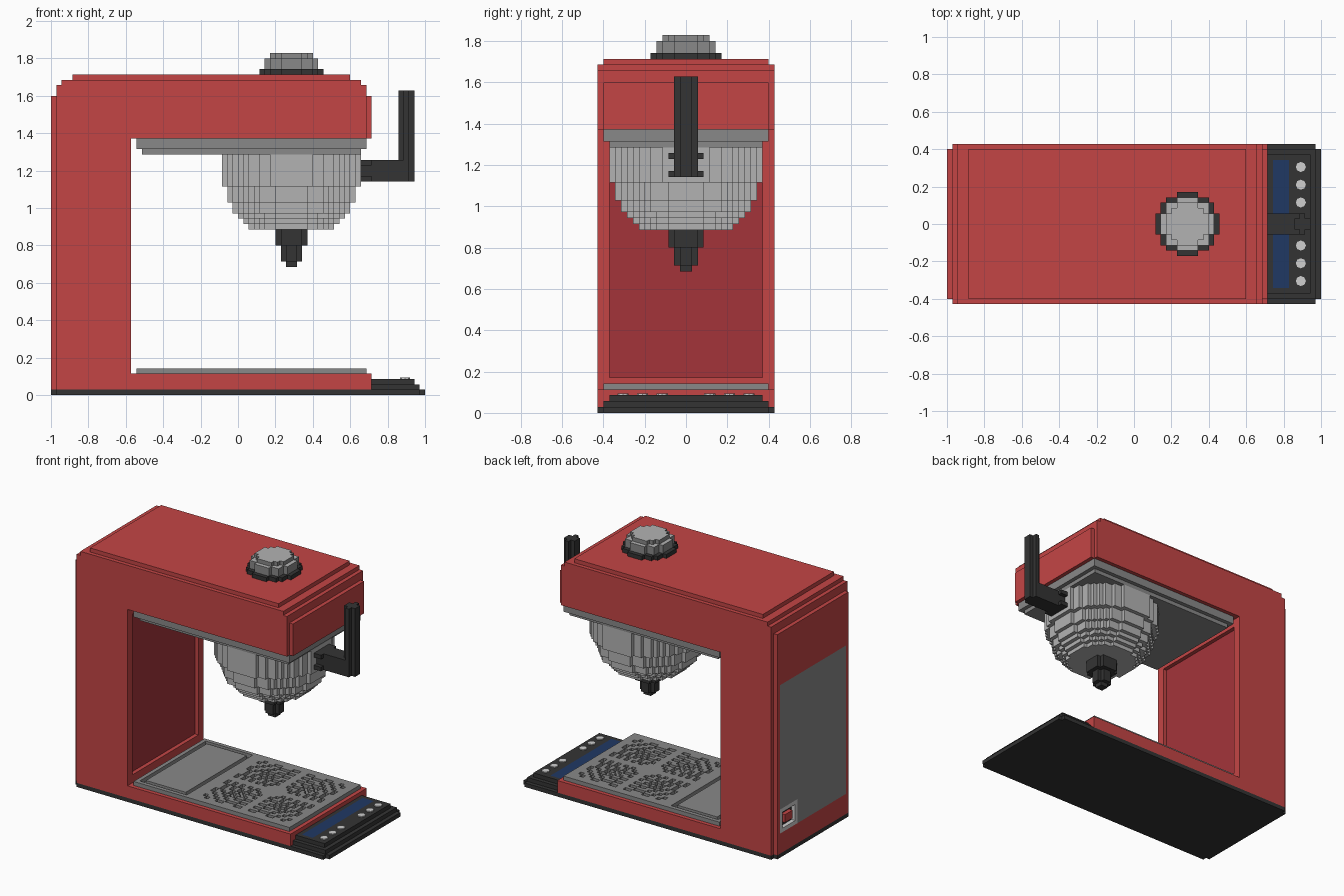
import bpy, bmesh, math

if "Cube" in bpy.data.objects:
    bpy.data.objects.remove(bpy.data.objects["Cube"])

V = 1 / 35            # block size: the model is 70 x 30 x 64 blocks
cells = {}            # (i, j, k) -> (part name, colour name)

COLOURS = {
    "red": (0.55, 0.06, 0.06), "crimson": (0.37, 0.034, 0.042),
    "black": (0.034, 0.034, 0.034), "steel": (0.25, 0.25, 0.25),
    "light_steel": (0.45, 0.45, 0.45), "screen_blue": (0.014, 0.04, 0.127),
    "pale_grey": (0.63, 0.63, 0.63),
}
MATS = {}
for name, c in COLOURS.items():
    MATS[name] = bpy.data.materials.new(name)
    MATS[name].diffuse_color = (*c, 1)


def box(part, col, x0, x1, y0, y1, z0, z1):
    """Fill a block range; part None carves it away."""
    for i in range(x0, x1):
        for j in range(y0, y1):
            for k in range(z0, z1):
                if part:
                    cells[i, j, k] = (part, col)
                else:
                    cells.pop((i, j, k), None)


def disc(part, col, r, z0, z1, cx=45, cy=15):
    for i in range(cx - r, cx + r):
        for j in range(cy - r, cy + r):
            if (i + .5 - cx) ** 2 + (j + .5 - cy) ** 2 <= r * r:
                box(part, col, i, i + 1, j, j + 1, z0, z1)


# base plate and control panel steps
box("base_plate", "black", 0, 70, 1, 29, 0, 1)
box("base_plate", "black", 1, 69, 0, 30, 0, 1)
box("control_panel", "black", 60, 69, 1, 29, 1, 2)
box("control_panel", "black", 60, 68, 2, 28, 2, 3)
box("control_panel", "screen_blue", 61, 64, 3, 27, 2, 3)

# red C-shaped body: foot, column, arm with stepped corners
box("body", "red", 1, 60, 0, 30, 1, 4)
box("body", "red", 1, 15, 0, 30, 4, 58)
box("body", "red", 0, 1, 1, 29, 1, 56)
box("body", "red", 15, 59, 0, 30, 48, 58)
box("body", "red", 59, 60, 1, 29, 48, 56)
box("body", "red", 2, 58, 0, 30, 58, 59)
box("body", "red", 4, 56, 1, 29, 59, 60)

# recessed inner column panel
box(None, None, 14, 15, 2, 28, 6, 46)
box("body", "crimson", 13, 14, 2, 28, 6, 46)

# rear panel with power switch
box("rear_panel", "steel", 0, 1, 2, 28, 6, 43)
box("power_switch", "pale_grey", 0, 1, 21, 28, 6, 12)
box(None, None, 0, 1, 22, 27, 7, 11)
box("power_switch", "black", 1, 2, 22, 27, 7, 11)
box("power_switch", "red", 0, 2, 23, 26, 8, 10)

# drip tray with outlined plate and concentric slots
box("drip_tray", "steel", 17, 58, 2, 28, 3, 4)
box("drip_tray", "steel", 16, 59, 1, 29, 4, 5)
box(None, None, 17, 30, 2, 28, 4, 5)
box("drip_tray", "steel", 18, 29, 3, 27, 4, 5)
for i in range(33, 57):
    for j in range(3, 27):
        dx, dy = abs(i + .5 - 45), abs(j + .5 - 15)
        ring = int(math.hypot(dx, dy))
        if ring % 2 and 3 <= ring < 17 and min(dx, dy) > 1:
            box(None, None, i, i + 1, j, j + 1, 4, 5)

# steel rim under the arm
box("arm_rim", "steel", 16, 59, 1, 29, 46, 48)
box("arm_rim", "steel", 17, 58, 2, 28, 45, 46)

# brewing bowl and nozzle
for r, z0, z1 in ((13, 39, 45), (12, 36, 39), (11, 34, 36),
                  (10, 33, 34), (9, 32, 33), (8, 31, 32)):
    disc("brew_bowl", "light_steel", r, z0, z1)
for r, z0, z1 in ((3, 28, 31), (2, 25, 28), (1, 24, 25)):
    disc("nozzle", "black", r, z0, z1)

# handle: flange, bar and upright grip with notched corners
for z in (40, 43):
    box("handle", "black", 58, 60, 12, 18, z, z + 1)
box("handle", "black", 58, 66, 13, 17, 40, 44)
box("handle", "black", 65, 68, 14, 16, 40, 57)
box("handle", "black", 66, 67, 13, 17, 40, 57)

# top knob
disc("knob_base", "black", 6, 60, 61)
disc("knob", "steel", 5, 61, 63)
disc("knob", "steel", 4, 63, 64)

# turn blocks into one clean mesh per part, keeping only outer faces
SIDES = {
    (1, 0, 0): ((1, 0, 0), (1, 1, 0), (1, 1, 1), (1, 0, 1)),
    (-1, 0, 0): ((0, 0, 0), (0, 0, 1), (0, 1, 1), (0, 1, 0)),
    (0, 1, 0): ((0, 1, 0), (0, 1, 1), (1, 1, 1), (1, 1, 0)),
    (0, -1, 0): ((0, 0, 0), (1, 0, 0), (1, 0, 1), (0, 0, 1)),
    (0, 0, 1): ((0, 0, 1), (1, 0, 1), (1, 1, 1), (0, 1, 1)),
    (0, 0, -1): ((0, 0, 0), (0, 1, 0), (1, 1, 0), (1, 0, 0)),
}
meshes = {}
names = list(MATS)
for (i, j, k), (part, col) in cells.items():
    for (a, b, c), corners in SIDES.items():
        if (i + a, j + b, k + c) in cells:
            continue
        bm, verts = meshes.setdefault(part, (bmesh.new(), {}))
        quad = []
        for p, q, s in corners:
            key = (i + p, j + q, k + s)
            if key not in verts:
                verts[key] = bm.verts.new(((key[0] - 35) * V, (key[1] - 15) * V, key[2] * V))
            quad.append(verts[key])
        face = bm.faces.new(quad)
        # knob caps are brighter than its sides
        face.material_index = names.index("light_steel" if part == "knob" and c == 1 else col)


def finish(part, bm):
    me = bpy.data.meshes.new(part)
    bm.to_mesh(me)
    bm.free()
    for m in MATS.values():
        me.materials.append(m)
    bpy.context.collection.objects.link(bpy.data.objects.new(part, me))


for part, (bm, _) in meshes.items():
    bm.normal_update()
    bmesh.ops.dissolve_limit(bm, angle_limit=0.01, verts=bm.verts[:], edges=bm.edges[:],
                             delimit={'MATERIAL'})
    finish(part, bm)

# round buttons on the control panel
bm = bmesh.new()
for y in (0.115, 0.21, 0.305):
    for s in (1, -1):
        new = bmesh.ops.create_cone(bm, cap_ends=True, segments=8, radius1=0.027,
                                    radius2=0.027, depth=0.008)["verts"]
        bmesh.ops.translate(bm, verts=new, vec=(0.892, s * y, 3 * V + 0.003))
for f in bm.faces:
    f.material_index = names.index("pale_grey")
finish("buttons", bm)

for m in bpy.data.materials:
    if m.users and not m.is_grease_pencil:
        m.use_nodes = True
        m.node_tree.nodes["Principled BSDF"].inputs["Base Color"].default_value = m.diffuse_color
